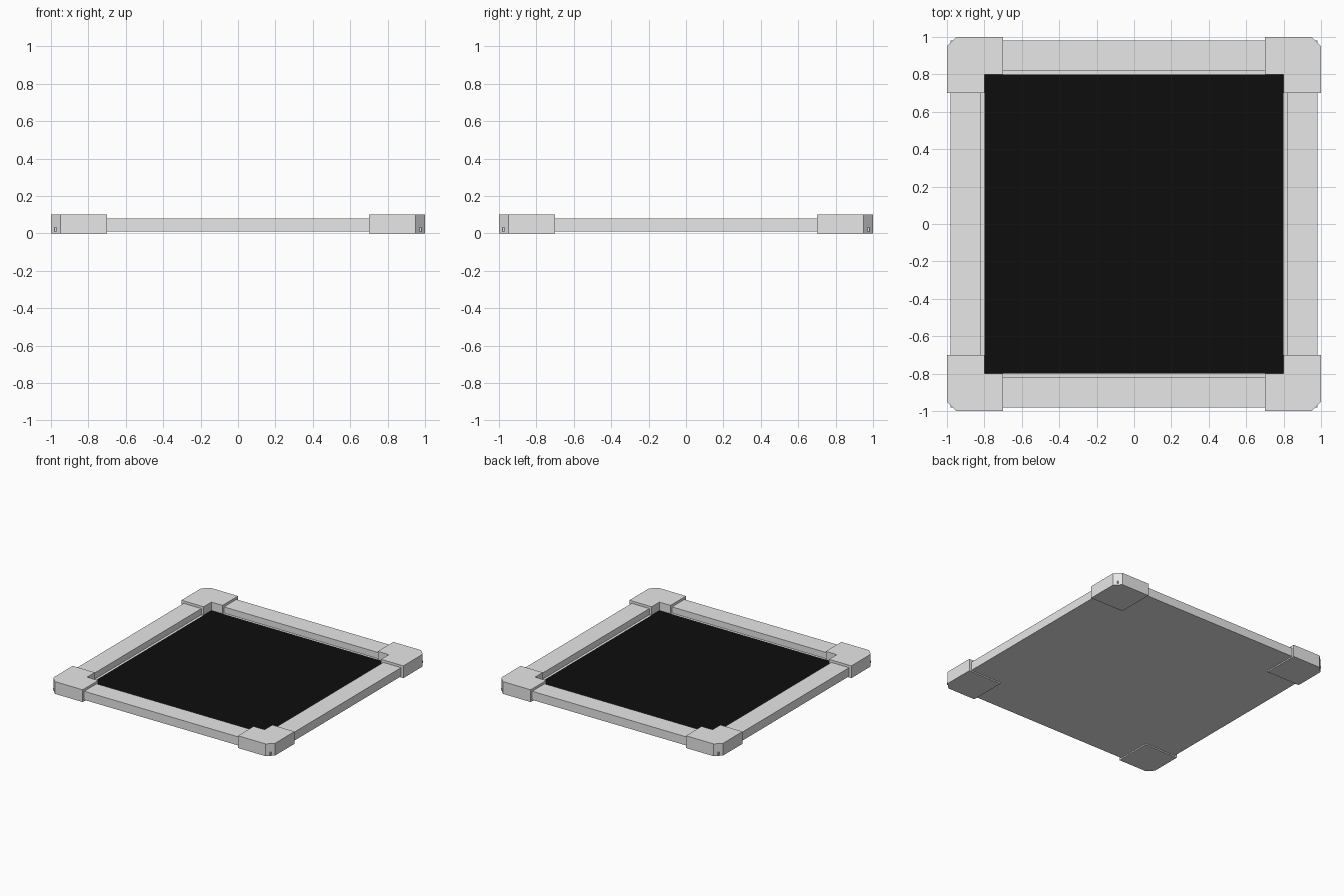
import bpy
import bmesh

default = bpy.data.objects.get("Cube")
if default:
    bpy.data.objects.remove(default, do_unlink=True)


def material(name, value):
    mat = bpy.data.materials.new(name)
    mat.use_nodes = True
    color = (value, value, value, 1)
    mat.diffuse_color = color
    mat.node_tree.nodes["Principled BSDF"].inputs["Base Color"].default_value = color
    return mat


GREY = material("light grey", 0.8)
BLACK = material("black", 0.004)


def prism(name, outline, bottom, top, mat):
    """Extrude a counter-clockwise xy outline between two heights."""
    bm = bmesh.new()
    face = bm.faces.new([bm.verts.new((x, y, bottom)) for x, y in outline])
    result = bmesh.ops.extrude_face_region(bm, geom=[face])
    for item in result["geom"]:
        if isinstance(item, bmesh.types.BMVert):
            item.co.z = top
    bmesh.ops.recalc_face_normals(bm, faces=bm.faces)
    mesh = bpy.data.meshes.new(name)
    bm.to_mesh(mesh)
    bm.free()
    mesh.materials.append(mat)
    obj = bpy.data.objects.new(name, mesh)
    bpy.context.collection.objects.link(obj)
    return obj


def rectangle(x0, x1, y0, y1):
    return [(x0, y0), (x1, y0), (x1, y1), (x0, y1)]


OUTER, INNER, PANEL = 0.98, 0.82, 0.8   # frame edges and panel half size
ARM, CHAMFER = 0.7, 0.05                # corner block extent and cut
BASE, FLOOR, RAIL, CORNER = 0.01, 0.03, 0.08, 0.1

# Base slab and the thin dark panel on it
prism("base_slab", rectangle(-OUTER, OUTER, -OUTER, OUTER), BASE, FLOOR, GREY)
prism("dark_panel", rectangle(-PANEL, PANEL, -PANEL, PANEL),
      FLOOR, FLOOR + 0.002, BLACK)

# Rails between the corner blocks
for side, s in (("left", 1), ("right", -1)):
    x0, x1 = sorted((s * INNER, s * OUTER))
    prism(side + "_rail", rectangle(x0, x1, -ARM, ARM), FLOOR, RAIL, GREY)
for side, s in (("back", 1), ("front", -1)):
    y0, y1 = sorted((s * INNER, s * OUTER))
    prism(side + "_rail", rectangle(-ARM, ARM, y0, y1), FLOOR, RAIL, GREY)

# Corner blocks: chamfered square foot carrying an L-shaped wall
outside = [(ARM, 1), (1 - CHAMFER, 1), (1, 1 - CHAMFER), (1, ARM)]
foot = outside + [(ARM, ARM)]
wall = outside + [(PANEL, ARM), (PANEL, PANEL), (ARM, PANEL)]
for depth, sy in (("front", -1), ("back", 1)):
    for side, sx in (("left", 1), ("right", -1)):
        for part, outline, low, high in (("foot", foot, 0, FLOOR),
                                         ("corner", wall, FLOOR, CORNER)):
            points = [(x * sx, y * sy) for x, y in outline]
            prism(f"{depth}_{side}_{part}", points, low, high, GREY)
